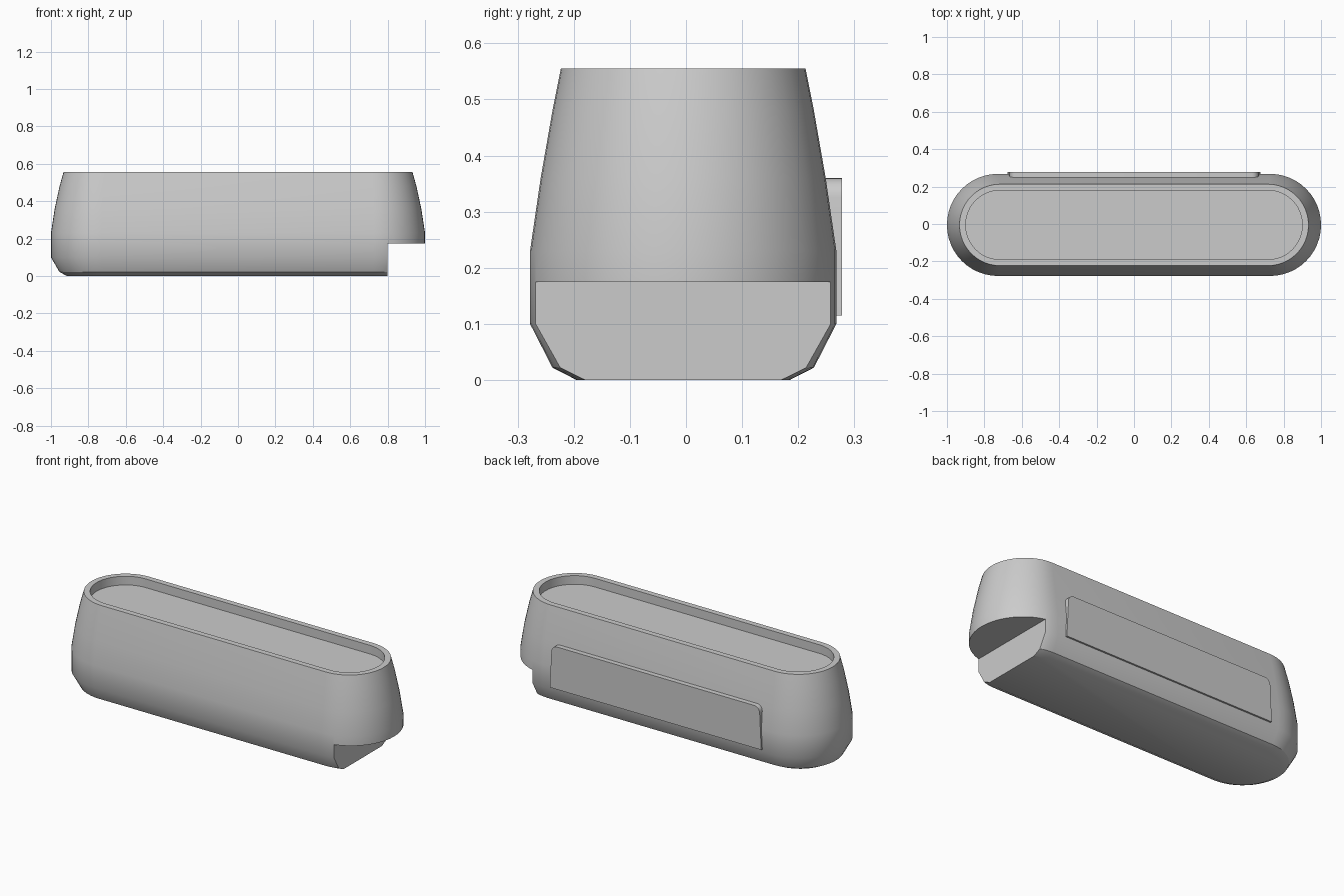
import bpy, bmesh
from math import sin, cos, pi, radians

if "Cube" in bpy.data.objects:
    bpy.data.objects.remove(bpy.data.objects["Cube"])

# One plain grey for every part
grey = bpy.data.materials.new("plain grey")
GREY = (0.6, 0.6, 0.6, 1)
grey.use_nodes = True
grey.diffuse_color = GREY
grey.node_tree.nodes["Principled BSDF"].inputs["Base Color"].default_value = GREY

CENTRE_Y = -0.005
SEGMENTS = 24


def finish(name, bm):
    bmesh.ops.recalc_face_normals(bm, faces=bm.faces)
    mesh = bpy.data.meshes.new(name)
    bm.to_mesh(mesh)
    bm.free()
    mesh.materials.append(grey)
    obj = bpy.data.objects.new(name, mesh)
    bpy.context.collection.objects.link(obj)
    return obj


def select_only(obj):
    bpy.ops.object.select_all(action='DESELECT')
    obj.select_set(True)
    bpy.context.view_layer.objects.active = obj


def stadium(half_x, radius):
    """Outline with straight sides and round ends."""
    points = []
    for side in (1, -1):
        for i in range(SEGMENTS + 1):
            a = -pi / 2 + pi * i / SEGMENTS
            points.append((side * (half_x - radius + radius * cos(a)),
                           CENTRE_Y + side * radius * sin(a)))
    return points


# Shell: stacked outlines (height, half length, half width), up the outside
# and down into the shallow tray on top
PROFILE = [(0, 0.915, 0.19), (0.022, 0.955, 0.233), (0.1, 1, 0.273),
           (0.23, 1, 0.273), (0.36, 0.98, 0.254), (0.48, 0.954, 0.233),
           (0.555, 0.933, 0.218), (0.555, 0.9, 0.185), (0.505, 0.9, 0.185)]
bm = bmesh.new()
rings = [[bm.verts.new((x, y, z)) for x, y in stadium(hx, r)] for z, hx, r in PROFILE]
for low, high in zip(rings, rings[1:]):
    for i in range(len(low)):
        j = (i + 1) % len(low)
        bm.faces.new((low[i], low[j], high[j], high[i]))
bm.faces.new(rings[0])
bm.faces.new(rings[-1])
shell = finish("shell", bm)

# Notch under the left end
bm = bmesh.new()
bmesh.ops.create_cube(bm, size=1)
bmesh.ops.scale(bm, vec=(0.4, 1, 0.4), verts=bm.verts)
bmesh.ops.translate(bm, vec=(1.0, 0, -0.025), verts=bm.verts)
cutter = finish("notch_cutter", bm)
cutter.hide_render = True
cut = shell.modifiers.new("notch", 'BOOLEAN')
cut.operation = 'DIFFERENCE'
cut.solver = 'EXACT'
cut.object = cutter
select_only(shell)
bpy.ops.object.modifier_apply(modifier=cut.name)
bpy.data.objects.remove(cutter)

# Raised back panel, slightly wider at the foot, with rounded upper corners
LOW, HIGH, FOOT, HEAD, ROUND = 0.115, 0.36, 0.675, 0.665, 0.035
half = [(FOOT, LOW)]
for i in range(7):
    a = pi / 2 * i / 6
    half.append((HEAD - ROUND + ROUND * cos(a), HIGH - ROUND + ROUND * sin(a)))
outline = half + [(-x, z) for x, z in reversed(half)]
bm = bmesh.new()
face = bm.faces.new([bm.verts.new((x, 0.278, z)) for x, z in outline])
back = bmesh.ops.extrude_face_region(bm, geom=[face], use_keep_orig=True)
moved = [v for v in back["geom"] if isinstance(v, bmesh.types.BMVert)]
bmesh.ops.translate(bm, vec=(0, -0.05, 0), verts=moved)
panel = finish("back_panel", bm)

for obj in (shell, panel):
    select_only(obj)
    bpy.ops.object.shade_smooth_by_angle(angle=radians(30))
